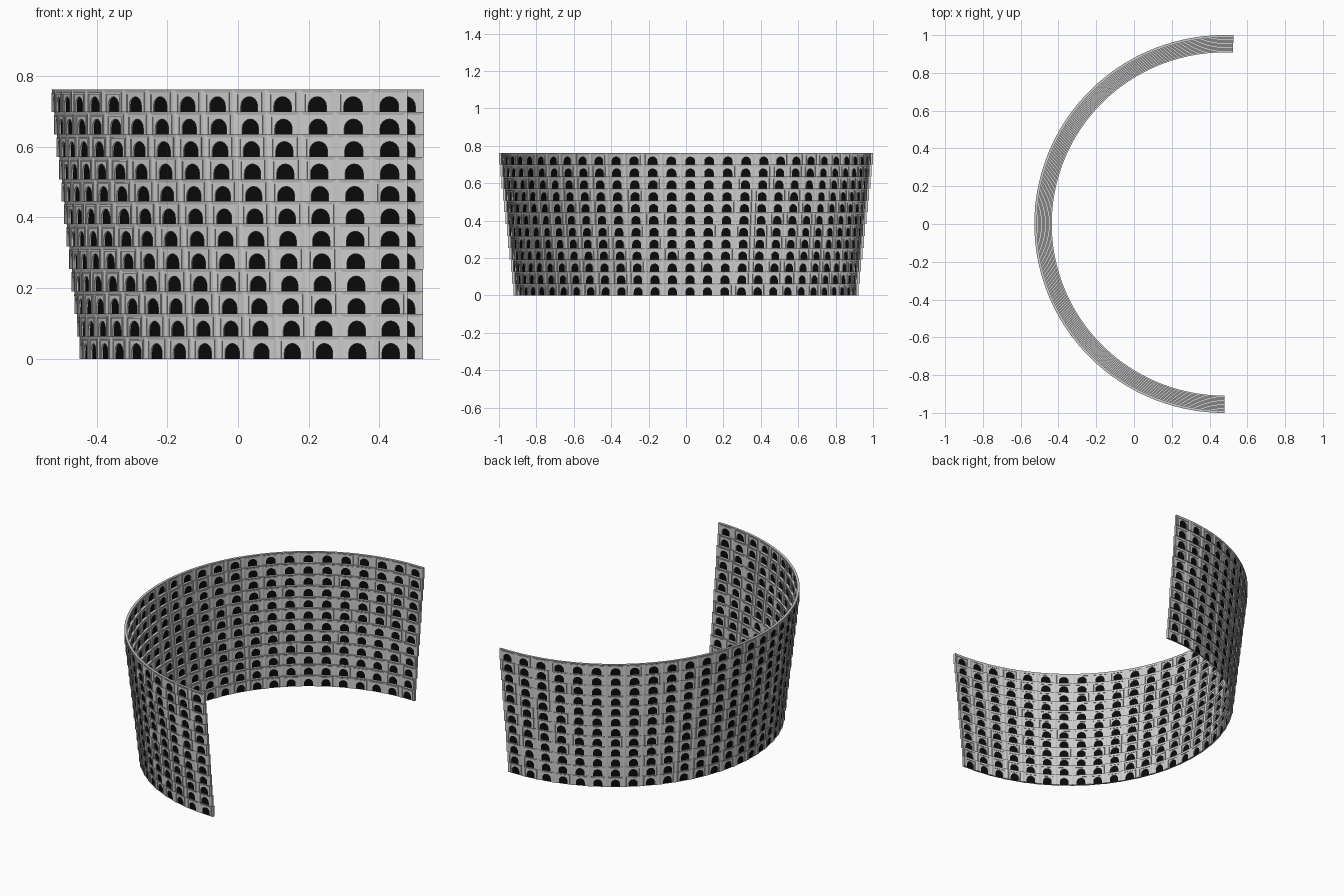
import bpy, bmesh
from math import sin, cos, pi

if "Cube" in bpy.data.objects:
    bpy.data.objects.remove(bpy.data.objects["Cube"])

TIERS, BAYS = 12, 31
H = 0.762 / TIERS            # tier height
STEP = 0.10285               # bay width as an angle
CX, STRETCH = 0.48, 1.0075   # arc centre and slight widening in x
R0, DR = 0.9225, 0.00705     # lowest outer radius, outward step per tier
T = 0.014                    # full thickness
RAISED, BASE = T / 2, T / 2 - 0.0025


def place(s, d, z, r_out):
    """Wrap (distance along arc, depth, height) round the half ring, straight past its end."""
    r = r_out - T / 2 + d
    if s <= pi:
        return (CX - r * STRETCH * sin(s), -r * cos(s), z)
    return (CX + (s - pi) * r_out, r, z)


def bay_loop(half, top, spring, square=True):
    """Open outline from left foot over the top to right foot."""
    pts = [(-half, 0.0)]
    for i in range(9):
        a = pi - i * pi / 8
        m = max(abs(cos(a)), abs(sin(a))) if square else 1
        pts.append((half * cos(a) / m, spring + (top - spring) * sin(a) / m))
    return pts + [(half, 0.0)]


SPRING = 0.018
border = bay_loop(STEP / 2, H, SPRING)
frame_out = bay_loop(0.040, 0.055, SPRING)
frame_in = bay_loop(0.035, 0.050, SPRING)
arch = bay_loop(0.0265, 0.0435, SPRING, False)
# Section of one bay from its border to the middle of the window reveal
SECTION = [(border, BASE), (frame_out, BASE), (frame_out, RAISED),
           (frame_in, RAISED), (frame_in, BASE), (arch, BASE), (arch, 0.0)]
# Cornice edge keeps the full thickness at the border
SECTION[0] = (border, RAISED)

black = bpy.data.materials.new("dark_opening")
black.diffuse_color = (0.003, 0.003, 0.003, 1)
black.use_nodes = True
black.node_tree.nodes["Principled BSDF"].inputs["Base Color"].default_value = black.diffuse_color


def finish(bm, name, mat=None):
    bmesh.ops.remove_doubles(bm, verts=bm.verts, dist=0.00002)
    bmesh.ops.recalc_face_normals(bm, faces=bm.faces)
    me = bpy.data.meshes.new(name)
    bm.to_mesh(me)
    bm.free()
    if mat:
        me.materials.append(mat)
    bpy.context.collection.objects.link(bpy.data.objects.new(name, me))


for tier in range(TIERS):
    r, z0 = R0 + DR * tier, H * tier
    wall, dark = bmesh.new(), bmesh.new()
    for bay in range(BAYS):
        mid = (bay + 0.5) * STEP

        def row(bm, pts, d):
            return [bm.verts.new(place(mid + u, d, z0 + z, r)) for u, z in pts]

        def strip(a, b):
            for i in range(len(a) - 1):
                wall.faces.new((a[i], a[i + 1], b[i + 1], b[i]))

        # Outer and inner faces with frame and arch reveal
        edges = []
        for side in (1, -1):
            loops = [row(wall, p, d * side) for p, d in SECTION]
            for a, b in zip(loops, loops[1:]):
                strip(a, b)
            edges.append(loops[0])
        # Top and side closing strip
        a, b = edges
        lo = 0 if bay == 0 else 2
        hi = len(a) if bay == BAYS - 1 else len(a) - 2
        strip(a[lo:hi], b[lo:hi])
        # Underside
        foot = [(-STEP / 2 + STEP * i / 4, 0) for i in range(5)]
        strip(row(wall, foot, BASE), row(wall, foot, -BASE))
        # Dark panel filling the arch
        dark.faces.new(row(dark, arch, 0.0))
    finish(wall, f"arcade_tier_{tier + 1}")
    finish(dark, f"window_panels_{tier + 1}", black)
